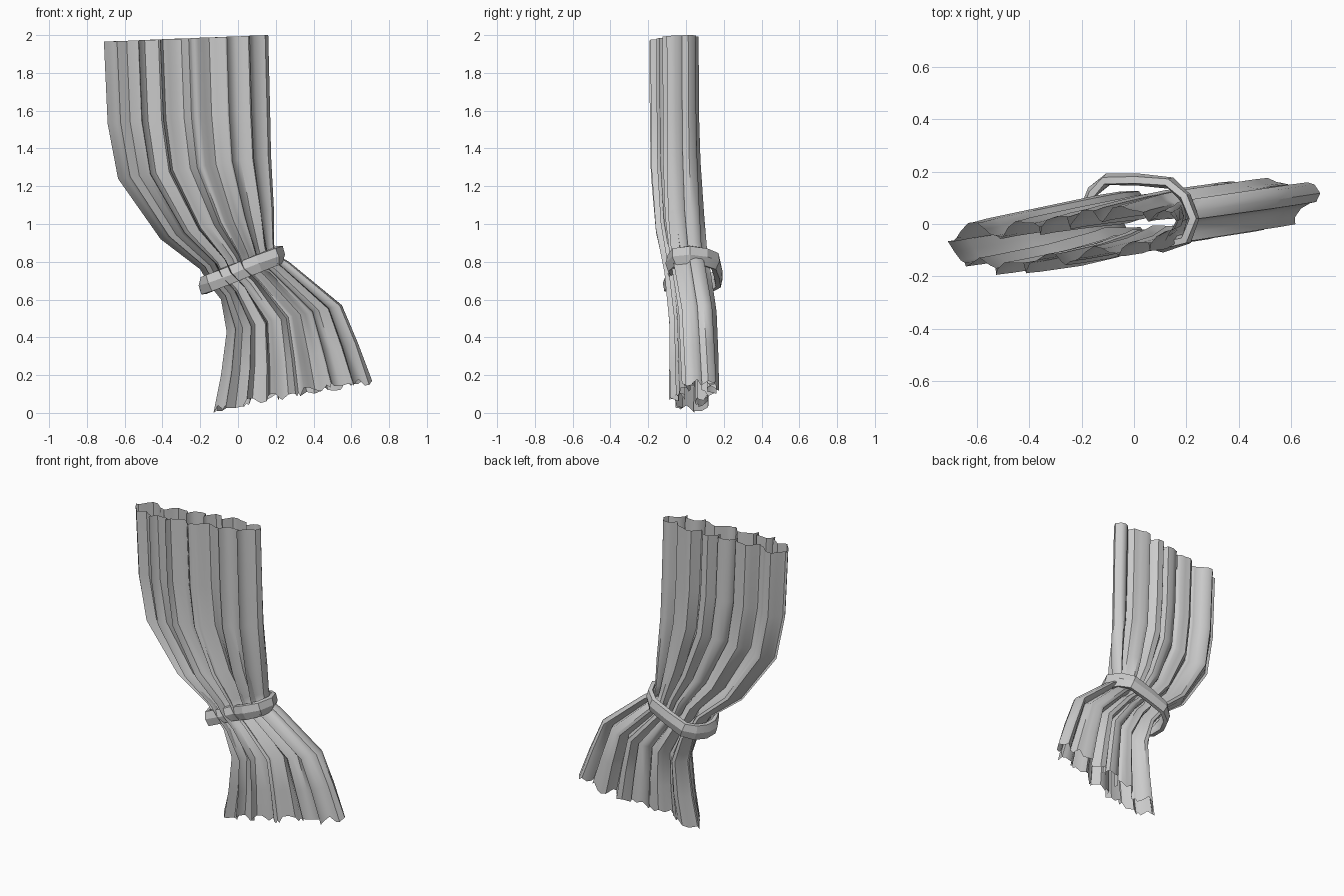
import bpy, bmesh, math, random
from mathutils import Vector

if "Cube" in bpy.data.objects:
    bpy.data.objects.remove(bpy.data.objects["Cube"])

random.seed(4)


def make_object(name, bm, angle):
    bmesh.ops.recalc_face_normals(bm, faces=bm.faces)
    me = bpy.data.meshes.new(name)
    bm.to_mesh(me)
    bm.free()
    ob = bpy.data.objects.new(name, me)
    bpy.context.collection.objects.link(ob)
    bpy.ops.object.select_all(action='DESELECT')
    ob.select_set(True)
    bpy.context.view_layer.objects.active = ob
    bpy.ops.object.shade_smooth_by_angle(angle=math.radians(angle))
    return ob


def bridge(bm, rings, close=False):
    pairs = list(zip(rings, rings[1:])) + ([(rings[-1], rings[0])] if close else [])
    for a, b in pairs:
        n = len(a)
        for i in range(n):
            j = (i + 1) % n
            bm.faces.new((a[i], a[j], b[j], b[i]))


# Curtain levels: left x, left z, right x, right z, half depth, pleat depth, y shift
levels = [
    (-.71, 1.965, .16, 2.0, .072, .032, -.022),
    (-.69, 1.53, .17, 1.60, .072, .032, -.022),
    (-.635, 1.24, .175, 1.36, .074, .034, -.02),
    (-.41, .92, .19, 1.08, .074, .040, -.015),
    (-.20, .76, .19, .90, .066, .046, -.005),
    (-.16, .69, .20, .84, .062, .046, 0),
    (-.09, .60, .27, .80, .070, .042, 0),
    (-.06, .43, .55, .57, .074, .036, 0),
    (-.09, .20, .635, .37, .074, .036, 0),
    (-.13, .03, .71, .18, .072, .036, 0),
]
PLEATS, STEPS = 6, 7
half = PLEATS * STEPS

# Pleats around the closed loop: front runs left to right, back returns
stations = []
for side in (-1, 1):
    strength = [random.uniform(.6, 1.25) for _ in range(PLEATS + 1)]
    for i in range(half):
        t = i / half
        u = (-1 + 2 * t) * -side
        ph = 2 * math.pi * PLEATS * (t + .035 * math.sin(9 * t + 2 * side))
        wave = math.sin(ph) * strength[i // STEPS] + .3 * math.sin(2.3 * ph + 1)
        sway = math.cos(ph) * .6 * min(1, 5 * (1 - abs(u)))
        stations.append((side, u, wave, sway, random.uniform(-.03, .018)))

bm = bmesh.new()
rings = []
for k, (xl, zl, xr, zr, depth, amp, shift) in enumerate(levels):
    w = (xr - xl) / 2
    ring = []
    for side, u, wave, sway, ragged in stations:
        x = (xl + xr) / 2 + w * u + sway * amp * max(.6, w / .43)
        edge = max(0, 1 - u ** 4) ** .5
        y = .15 * x + shift + side * (depth * edge + amp * wave * (.4 + .6 * edge))
        if u < -.6:
            y += .05 * (-u - .6) / .4     # left end leans to the back
        z = zl + (zr - zl) * (u + 1) / 2
        if k == len(levels) - 1:
            z = 0 if (side, u) == (-1, -1) or z + ragged < 0 else z + ragged
        x = min(max(x, xl), xr)
        ring.append(bm.verts.new((x, y, z)))
    rings.append(ring)
low = min(rings[-1], key=lambda v: v.co.z)
low.co.z = 0
bridge(bm, rings)
make_object("curtain", bm, 45)

# Tie band: chunky faceted strap around the waist, pinched in at the front
path = [(-.155, .125), (-.10, .17), (.02, .168), (.14, .155), (.195, .10), (.225, .02),
        (.20, -.055), (.11, -.085), (.02, -.06), (-.05, -.075), (-.15, -.10), (-.185, -.03),
        (-.185, .05)]
profile = [(-.016, -.045), (.010, -.047), (.024, 0), (.012, .045), (-.014, .047), (-.022, 0)]
pts = [Vector((x, y, .76 + .40 * (x - .03))) for x, y in path]
bm = bmesh.new()
rings = []
for i, p in enumerate(pts):
    d = (pts[(i + 1) % len(pts)] - pts[i - 1]).normalized()
    out = Vector((-d.y, d.x, 0)).normalized()
    if out.dot(p - Vector((.03, .04, p.z))) < 0:
        out = -out
    up = d.cross(out)
    if up.z < 0:
        up = -up
    rings.append([bm.verts.new(p + out * a + up * b) for a, b in profile])
bridge(bm, rings, close=True)
make_object("tie_band", bm, 25)
